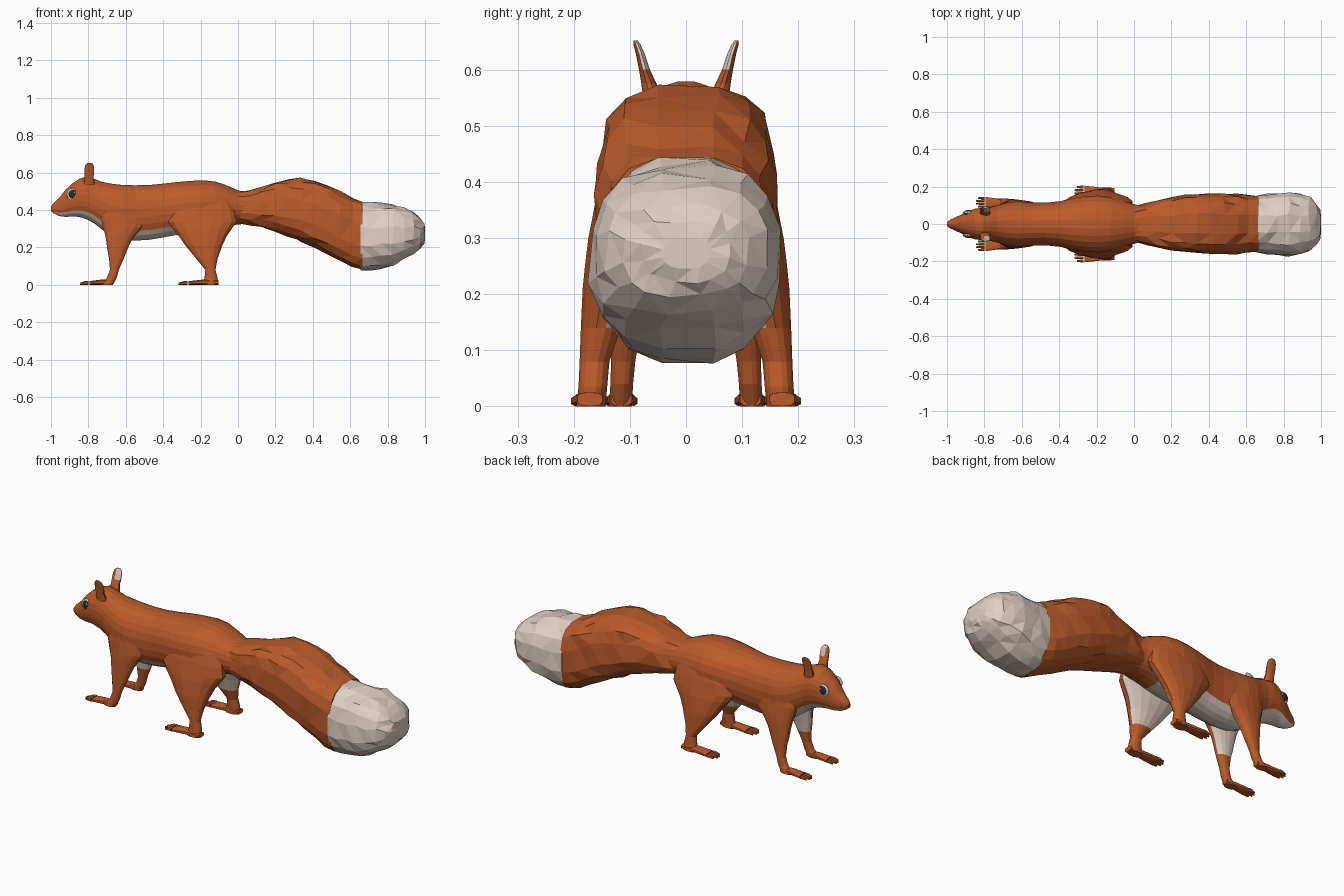
import bpy, bmesh, math, random
from mathutils import Vector

random.seed(4)


def material(name, rgb):
    m = bpy.data.materials.new(name)
    m.diffuse_color = (*rgb, 1)
    return m


ORANGE = material("rust_fur", (0.50, 0.105, 0.025))
CREAM = material("pale_fur", (0.74, 0.62, 0.55))
DARK = material("dark_eye", (0.02, 0.025, 0.03))


def finish(name, bm, rule=None, base=ORANGE):
    """Turn a bmesh into a flat-shaded object, pale where rule(centre, normal) holds."""
    bmesh.ops.recalc_face_normals(bm, faces=bm.faces[:])
    bm.normal_update()
    for f in bm.faces:
        f.material_index = 1 if rule and rule(f.calc_center_median(), f.normal) else 0
    me = bpy.data.meshes.new(name)
    bm.to_mesh(me)
    bm.free()
    me.materials.append(base)
    me.materials.append(CREAM)
    ob = bpy.data.objects.new(name, me)
    bpy.context.collection.objects.link(ob)
    return ob


def loft(name, axis, rows, n=16, p=2.2, side=1, rule=None, jitter=0, base=ORANGE):
    """Skin superelliptic rings. Row = position on axis, then low/high of the other two axes."""
    bm = bmesh.new()
    rings = []
    for i, (t, a0, a1, b0, b1) in enumerate(rows):
        ring = []
        for k in range(n):
            ang = 2 * math.pi * (k + 0.5) / n
            c, s = math.cos(ang), math.sin(ang)
            a = (a0 + a1) / 2 + (a1 - a0) / 2 * math.copysign(abs(c) ** (2 / p), c)
            b = (b0 + b1) / 2 + (b1 - b0) / 2 * math.copysign(abs(s) ** (2 / p), s)
            co = Vector((t, a, b) if axis == 'X' else (a, b, t))
            if jitter and 0 < i < len(rows) - 1:
                co += Vector([random.uniform(-jitter, jitter) for _ in range(3)])
            co.y *= side
            ring.append(bm.verts.new(co))
        rings.append(ring)
    for r, q in zip(rings, rings[1:]):
        for k in range(n):
            bm.faces.new((r[k], r[(k + 1) % n], q[(k + 1) % n], q[k]))
    bm.faces.new(rings[0])
    bm.faces.new(rings[-1])
    if jitter:
        bmesh.ops.triangulate(bm, faces=bm.faces[:])
    return finish(name, bm, rule, base)


def spine(rows):
    """(x, half width, bottom, top) -> loft rows."""
    return [(x, -w, w, lo, hi) for x, w, lo, hi in rows]


# Head, neck and torso in one skin, pale underneath
loft("body", 'X', spine([
    (-1.0, .010, .395, .42), (-.985, .022, .382, .438), (-.955, .036, .367, .466),
    (-.92, .052, .362, .51), (-.885, .070, .365, .543), (-.85, .082, .362, .567),
    (-.81, .088, .350, .580), (-.77, .090, .328, .568), (-.73, .100, .297, .552),
    (-.68, .116, .262, .542), (-.62, .122, .243, .535), (-.55, .116, .235, .533),
    (-.47, .115, .240, .535), (-.40, .122, .252, .542), (-.33, .138, .265, .550),
    (-.26, .150, .275, .556), (-.19, .153, .280, .560), (-.12, .143, .295, .553),
    (-.06, .125, .312, .532), (0, .106, .322, .506), (.05, .098, .325, .495)]),
    n=24, rule=lambda c, n: n.z < -.45 and -.97 < c.x < -.14)

# Bushy tail with chunky jittered facets
loft("tail", 'X', spine([
    (-.01, .092, .330, .498), (.06, .108, .318, .508), (.13, .125, .305, .528),
    (.20, .142, .288, .551), (.27, .153, .262, .566), (.34, .158, .230, .571),
    (.41, .160, .198, .555), (.48, .160, .162, .528), (.55, .160, .122, .495),
    (.61, .156, .092, .465), (.665, .150, .080, .445)]),
    n=16, p=3.0, jitter=.007)
loft("tail_tip", 'X', spine([
    (.655, .154, .074, .446), (.71, .160, .076, .440), (.77, .167, .086, .436),
    (.83, .173, .104, .430), (.89, .166, .134, .412), (.94, .146, .165, .390),
    (.975, .112, .192, .360), (.99, .080, .220, .335), (1.0, .042, .245, .300)]),
    n=16, p=2.5, jitter=.007, base=CREAM)

# Legs: height, then x range and y range; the tops melt into the torso
FRONT_LEG = [
    (.47, -.69, -.58, .04, .092), (.41, -.72, -.53, .04, .117), (.355, -.735, -.495, .04, .123),
    (.31, -.725, -.505, .042, .127), (.27, -.712, -.545, .05, .130),
    (.23, -.705, -.572, .06, .131), (.19, -.70, -.59, .07, .132), (.14, -.69, -.61, .08, .133),
    (.08, -.685, -.637, .09, .134), (.04, -.70, -.647, .094, .135), (.0, -.735, -.668, .096, .138)]
HIND_LEG = [
    (.51, -.25, -.09, .05, .115), (.45, -.31, -.04, .05, .142), (.39, -.36, -.015, .05, .158),
    (.335, -.375, -.005, .05, .168), (.30, -.352, -.03, .058, .175), (.26, -.318, -.058, .07, .180),
    (.21, -.283, -.082, .09, .185), (.14, -.225, -.108, .115, .188),
    (.08, -.175, -.12, .136, .19), (.035, -.18, -.108, .14, .192), (.0, -.19, -.108, .143, .196)]


def foot(label, side, heel, ball, tip, y0, y1):
    """Long flat sole ending in four toes."""
    mid = (heel + ball) / 2
    loft(label + "_foot", 'X', [
        (heel, y0 + .010, y1 - .012, 0, .025), (mid, y0 + .007, y1 - .009, 0, .028),
        (ball, y0, y1, 0, .019)], n=10, p=3, side=side)
    w = (y1 - y0) / 4
    for i in range(4):
        a = y0 + i * w
        end = tip + (.012 if i in (0, 3) else 0)
        loft(f"{label}_toe_{i + 1}", 'X', [
            (ball - .005, a, a + w, 0, .019), ((ball + end) / 2, a + .0005, a + w - .0005, 0, .019),
            (end, a + .003, a + w - .003, 0, .011)], n=6, p=2.5, side=side)


def ball(loc, radii):
    bm = bmesh.new()
    bmesh.ops.create_uvsphere(bm, u_segments=16, v_segments=10, radius=1)
    for v in bm.verts:
        v.co = Vector(loc) + Vector([v.co[i] * radii[i] for i in range(3)])
    return bm


for side, tag in ((-1, "right"), (1, "left")):
    # Legs are pale on the inner upper side
    def inner(c, n, s=side):
        return n.y * s < -.3 and c.z > .13

    loft(tag + "_front_leg", 'Z', FRONT_LEG, n=16, side=side, rule=inner)
    loft(tag + "_hind_leg", 'Z', HIND_LEG, n=16, side=side, rule=inner)
    foot(tag + "_front", side, -.668, -.795, -.845, .086, .146)
    foot(tag + "_hind", side, -.105, -.265, -.318, .138, .206)

    # Upright ears, pale inside towards the back
    loft(tag + "_ear", 'Z', [
        (.535, -.825, -.765, .035, .075), (.575, -.822, -.772, .052, .080),
        (.60, -.822, -.768, .064, .084), (.63, -.82, -.768, .074, .090),
        (.645, -.814, -.774, .081, .094), (.652, -.805, -.783, .086, .094)],
        n=12, side=side,
        rule=lambda c, n, s=side: c.z > .6 and n.y * s < .35 and n.x > -.15)

    # Eyes with a pale rim and a small glint
    rim = ball((-.884, side * .060, .484), (.032, .0105, .033))
    finish(tag + "_eye_rim", rim, base=CREAM)
    pupil = ball((-.884, side * .060, .485), (.026, .0155, .027))
    finish(tag + "_eye", pupil, base=DARK)
    glint = ball((-.874, side * .0725, .494), (.005, .003, .005))
    finish(tag + "_eye_glint", glint, base=CREAM)
